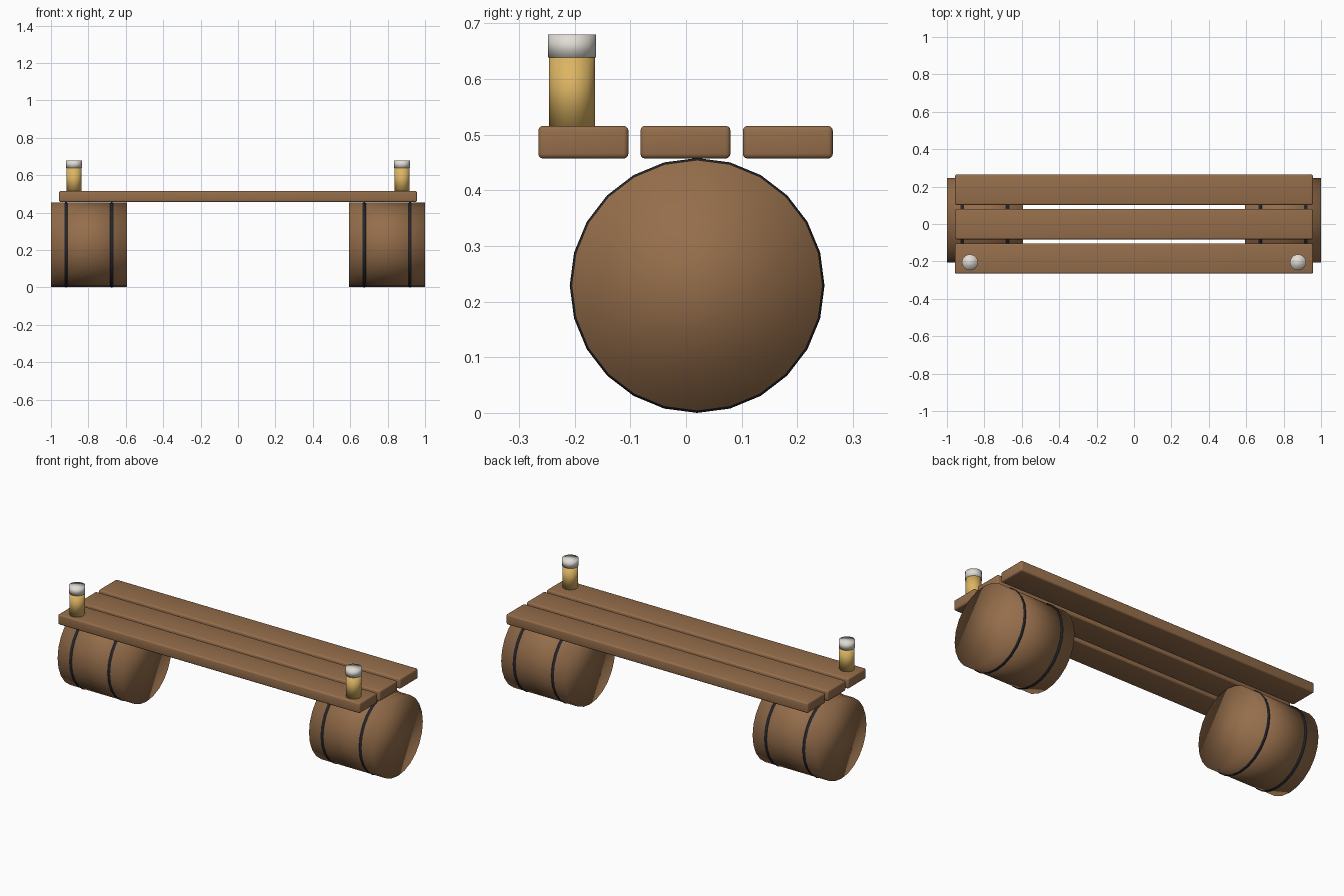
import bpy
import math

if "Cube" in bpy.data.objects:
    bpy.data.objects.remove(bpy.data.objects["Cube"])


def material(name, rgb):
    m = bpy.data.materials.new(name)
    m.diffuse_color = (*rgb, 1.0)
    m.use_nodes = True
    m.node_tree.nodes["Principled BSDF"].inputs["Base Color"].default_value = m.diffuse_color
    return m


WOOD = material("warm wood", (0.30, 0.155, 0.070))
IRON = material("dark iron", (0.018, 0.019, 0.025))
BEER = material("golden ale", (0.72, 0.46, 0.125))
FOAM = material("pale foam", (0.75, 0.72, 0.66))


def finish(name, mat):
    obj = bpy.context.object
    obj.name = name
    obj.data.materials.append(mat)
    return obj


def cylinder(name, mat, loc, radius, depth, sides, along_x=False):
    rot = (0, math.pi / 2, 0) if along_x else (0, 0, 0)
    bpy.ops.mesh.primitive_cylinder_add(
        vertices=sides, radius=radius, depth=depth, location=loc, rotation=rot)
    bpy.ops.object.shade_smooth()
    return finish(name, mat)


AXIS_Y, AXIS_Z = 0.02, 0.229

for side, label in ((-1, "left"), (1, "right")):
    # barrel lying along the bench
    cx = side * 0.797
    cylinder(f"{label}_barrel", WOOD, (cx, AXIS_Y, AXIS_Z), 0.2255, 0.406, 24, True)

    # rounded iron hoops
    for i, off in enumerate((-0.122, 0.122)):
        bpy.ops.mesh.primitive_torus_add(
            major_segments=24, minor_segments=8,
            major_radius=0.216, minor_radius=0.013,
            location=(cx + off, AXIS_Y, AXIS_Z), rotation=(0, math.pi / 2, 0))
        bpy.ops.object.shade_smooth()
        finish(f"{label}_hoop_{i + 1}", IRON)

    # glass of ale with a foam cap
    gx = side * 0.877
    cylinder(f"{label}_glass", BEER, (gx, -0.205, 0.578), 0.041, 0.126, 16)
    cylinder(f"{label}_foam", FOAM, (gx, -0.205, 0.6595), 0.043, 0.041, 16)

# three planks with softened edges
for i, y in enumerate((-0.1845, -0.001, 0.183)):
    bpy.ops.mesh.primitive_cube_add(size=1, location=(0, y, 0.4865))
    plank = finish(f"plank_{i + 1}", WOOD)
    plank.scale = (1.914, 0.162, 0.059)
    bpy.ops.object.transform_apply(location=False, rotation=False, scale=True)
    bevel = plank.modifiers.new("soft_edges", 'BEVEL')
    bevel.width = 0.009
    bevel.segments = 3
    bpy.ops.object.modifier_apply(modifier=bevel.name)
    bpy.ops.object.shade_smooth_by_angle(angle=math.radians(35))
